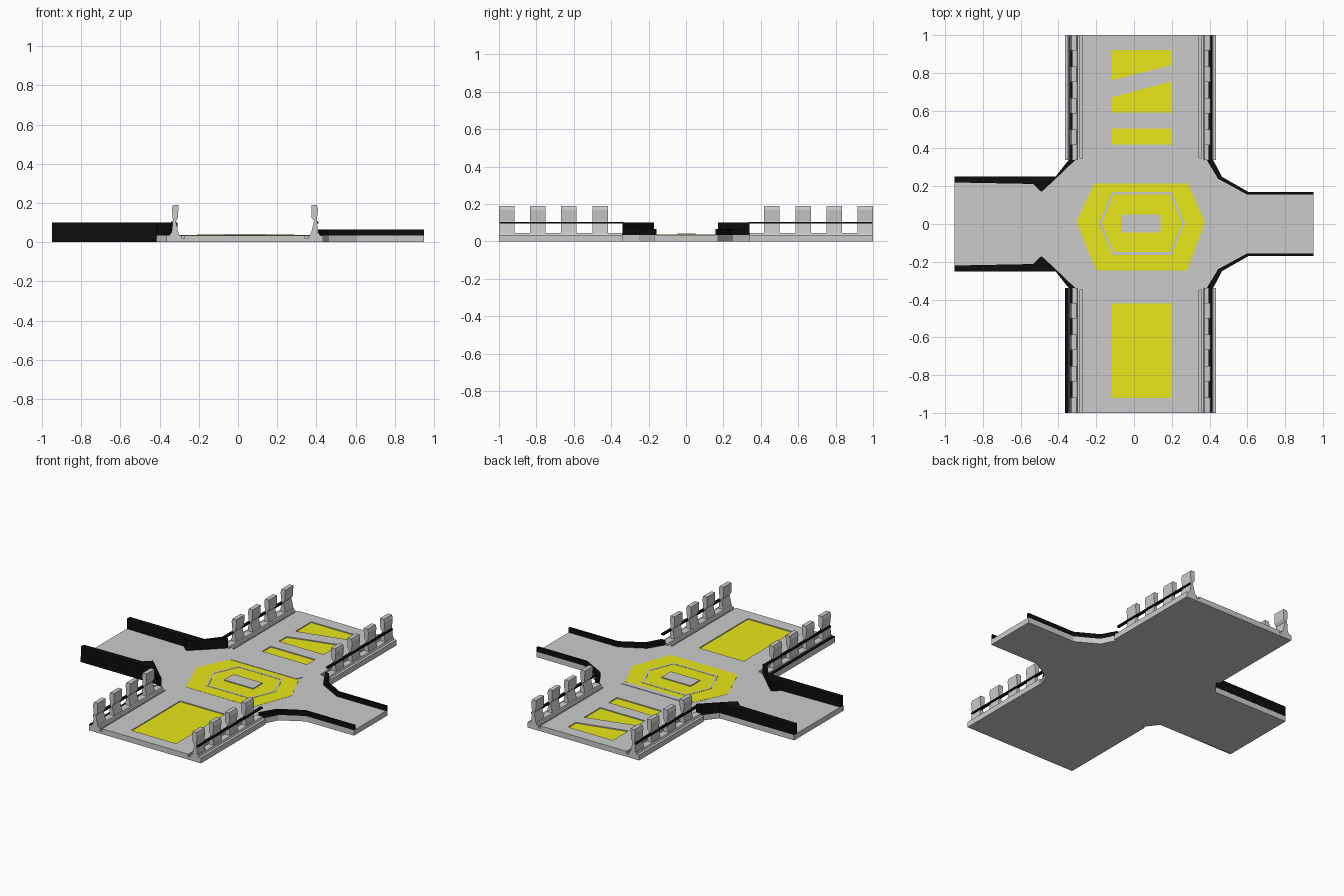
import bpy, bmesh

if "Cube" in bpy.data.objects:
    bpy.data.objects.remove(bpy.data.objects["Cube"])

def material(name, rgb):
    m = bpy.data.materials.new(name)
    m.diffuse_color = (*rgb, 1)
    m.use_nodes = True
    m.node_tree.nodes["Principled BSDF"].inputs["Base Color"].default_value = m.diffuse_color
    return m

BLACK = material("black", (0.004, 0.004, 0.004))
YELLOW = material("yellow", (0.8, 0.8, 0.01))
CX = 0.035  # centre line of the main corridor


def mesh_object(name, prisms, mat=None):
    """Each prism is (outline, low, high, axis): outline in xy (axis z) or xz (axis y)."""
    bm = bmesh.new()
    for pts, a, b, axis in prisms:
        place = (lambda p, h: (p[0], p[1], h)) if axis == 'z' else (lambda p, h: (p[0], h, p[1]))
        lo = [bm.verts.new(place(p, a)) for p in pts]
        hi = [bm.verts.new(place(p, b)) for p in pts]
        bm.faces.new(lo)
        bm.faces.new(hi)
        for i in range(len(pts)):
            j = (i + 1) % len(pts)
            bm.faces.new((lo[i], lo[j], hi[j], hi[i]))
    bmesh.ops.recalc_face_normals(bm, faces=bm.faces)
    me = bpy.data.meshes.new(name)
    bm.to_mesh(me)
    bm.free()
    ob = bpy.data.objects.new(name, me)
    bpy.context.collection.objects.link(ob)
    if mat:
        me.materials.append(mat)
    return ob


def rect(x0, x1, y0, y1):
    return [(x0, y0), (x1, y0), (x1, y1), (x0, y1)]


def flip_y(pts):
    return [(x, -y) for x, y in pts]


def flip_x(pts):
    return [(2 * CX - x, z) for x, z in pts]


# Floor: cross-shaped slab, with shallow panel recesses and edge grooves cut in
half = [(0.95, 0.17), (0.605, 0.17), (0.465, 0.25), (0.42, 0.34), (0.435, 0.34), (0.435, 1),
        (-0.365, 1), (-0.365, 0.34), (-0.345, 0.34), (-0.415, 0.25), (-0.95, 0.25)]
floor = mesh_object("floor", [(half + flip_y(half)[::-1], 0, 0.035, 'z')])

upper = [(-0.12, 0.76), (0.2, 0.84), (0.2, 0.92), (-0.12, 0.92)]
middle = [(-0.12, 0.59), (0.2, 0.59), (0.2, 0.755), (-0.12, 0.67)]
panels = [upper, middle, rect(-0.12, 0.2, 0.42, 0.505), rect(-0.12, 0.2, -0.92, -0.42)]
cuts = [(p, 0.028, 0.06, 'z') for p in panels]
for s in (-1, 1):
    y0, y1 = sorted((0.35 * s, 1.02 * s))
    for x in (-0.28, 0.35):
        cuts.append((rect(x - 0.007, x + 0.007, y0, y1), 0.018, 0.06, 'z'))
cutter = mesh_object("floor_cutter", cuts)
cutter.hide_render = True
cutter.hide_set(True)
mod = floor.modifiers.new("recesses", 'BOOLEAN')
mod.operation = 'DIFFERENCE'
mod.solver = 'EXACT'
mod.object = cutter
bpy.context.view_layer.update()
cut_mesh = bpy.data.meshes.new_from_object(floor.evaluated_get(bpy.context.evaluated_depsgraph_get()))
floor.modifiers.clear()
floor.data = cut_mesh
bpy.data.objects.remove(cutter)

# Yellow floor panels
mesh_object("floor_panels", [(p, 0.026, 0.029, 'z') for p in panels], YELLOW)

# Central hexagon with rim bar, ring and raised block
hexagon = [(-0.305, 0.01), (-0.2, -0.245), (0.28, -0.245), (0.375, 0.01), (0.285, 0.215), (-0.21, 0.215)]
mesh_object("centre_hexagon", [(hexagon, 0.03, 0.036, 'z')], YELLOW)
mesh_object("hexagon_rim", [([(-0.2, 0.215), (0.265, 0.215), (0.285, 0.25), (-0.21, 0.25)], 0.03, 0.0385, 'z')])


def ring_points(d):
    return [(-0.185 + d, 0.005), (-0.115 + d * 0.6, -0.163 + d), (0.2 - d * 0.6, -0.163 + d),
            (0.268 - d, 0.005), (0.2 - d * 0.6, 0.17 - d), (-0.115 + d * 0.6, 0.17 - d)]


outer, inner = ring_points(0), ring_points(0.014)
ring = [([outer[i], outer[(i + 1) % 6], inner[(i + 1) % 6], inner[i]], 0.033, 0.0375, 'z') for i in range(6)]
mesh_object("hexagon_ring", ring)
mesh_object("centre_block", [(rect(-0.068, 0.14, -0.045, 0.05), 0.033, 0.042, 'z')])

# Black side walls: low on the right arm, tall on the left arm
right_wall = [(0.95, 0.17), (0.605, 0.17), (0.465, 0.25), (0.415, 0.34), (0.385, 0.34),
              (0.445, 0.24), (0.597, 0.157), (0.95, 0.157)]
left_wall = [(-0.95, 0.251), (-0.415, 0.251), (-0.345, 0.34), (-0.31, 0.34), (-0.43, 0.225),
             (-0.49, 0.17), (-0.535, 0.212), (-0.95, 0.22)]
mesh_object("right_wall_back", [(right_wall, 0.035, 0.066, 'z')], BLACK)
mesh_object("right_wall_front", [(flip_y(right_wall), 0.035, 0.066, 'z')], BLACK)
mesh_object("left_wall_back", [(left_wall, 0.035, 0.1, 'z')], BLACK)
front_wall = flip_y(left_wall)
skirt = rect(-0.95, -0.415, -0.252, -0.245)
mesh_object("left_wall_front", [(front_wall, 0.035, 0.1, 'z'), (skirt, 0, 0.035, 'z')], BLACK)

# Corridor sides: kerb, waisted pillars and thin black rail
pillar = [(0.372, 0.04), (0.41, 0.04), (0.402, 0.11), (0.408, 0.17), (0.402, 0.19),
          (0.374, 0.19), (0.376, 0.125), (0.388, 0.108)]
kerb = [(0.366, 0.03), (0.42, 0.03), (0.414, 0.046), (0.372, 0.046)]
rail = [(0.395, 0.095), (0.412, 0.095), (0.412, 0.105), (0.395, 0.105)]
for side, fx in (("right", list), ("left", flip_x)):
    for end, s in (("front", -1), ("back", 1)):
        tag = f"{side}_{end}"
        span = lambda a, b: sorted((a * s, b * s))
        mesh_object("kerb_" + tag, [(fx(kerb), *span(0.34, 1), 'y')])
        mesh_object("pillars_" + tag,
                    [(fx(pillar), *span(y, y + 0.082), 'y') for y in (0.418, 0.585, 0.751, 0.918)])
        mesh_object("rail_" + tag, [(fx(rail), *span(0.335, 0.995), 'y')], BLACK)

# Black strip along the front left edge
mesh_object("edge_strip", [(rect(-0.365, -0.342, -1, -0.34), 0.034, 0.04, 'z')], BLACK)
